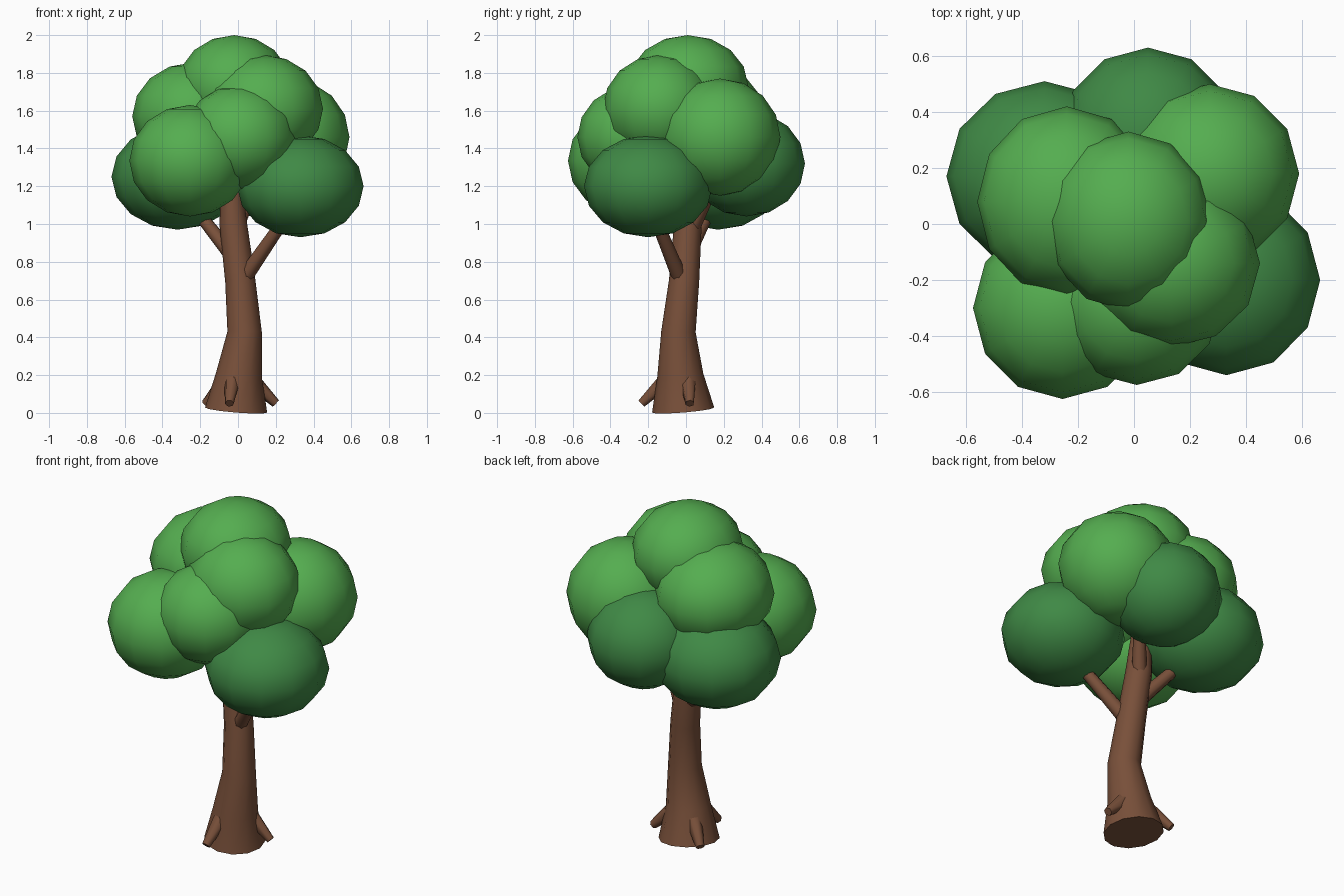
import bpy
import bmesh
import math
from mathutils import Vector, Matrix

cube = bpy.data.objects.get("Cube")
if cube:
    bpy.data.objects.remove(cube, do_unlink=True)


def material(name, rgb):
    mat = bpy.data.materials.new(name)
    mat.use_nodes = True
    mat.diffuse_color = (*rgb, 1)
    mat.node_tree.nodes["Principled BSDF"].inputs["Base Color"].default_value = (*rgb, 1)
    return mat


BARK = material("bark brown", (0.19, 0.08, 0.042))
LIGHT = material("leaf green", (0.09, 0.42, 0.08))
DARK = material("shaded leaf green", (0.05, 0.25, 0.06))


def finish(name, bm, mat):
    mesh = bpy.data.meshes.new(name)
    bm.normal_update()
    bm.to_mesh(mesh)
    bm.free()
    mesh.materials.append(mat)
    obj = bpy.data.objects.new(name, mesh)
    bpy.context.scene.collection.objects.link(obj)
    return obj


def tube(name, points, radii, sides):
    """Tapered tube whose rings stand square to the path, with flat caps."""
    bm = bmesh.new()
    pts = [Vector(p) for p in points]
    rings = []
    for i, (p, r) in enumerate(zip(pts, radii)):
        tangent = (pts[min(i + 1, len(pts) - 1)] - pts[max(i - 1, 0)]).normalized()
        turn = Vector((0, 0, 1)).rotation_difference(tangent)
        ring = []
        for k in range(sides):
            a = math.tau * k / sides
            ring.append(bm.verts.new(p + turn @ Vector((r * math.cos(a), r * math.sin(a), 0))))
        rings.append(ring)
    for low, high in zip(rings, rings[1:]):
        for k in range(sides):
            n = (k + 1) % sides
            bm.faces.new((low[k], low[n], high[n], high[k])).smooth = True
    bm.faces.new(rings[0][::-1])
    bm.faces.new(rings[-1])
    return finish(name, bm, BARK)


def leaf_clump(name, centre, size, mat):
    bm = bmesh.new()
    bmesh.ops.create_uvsphere(
        bm, u_segments=12, v_segments=8, radius=1,
        matrix=Matrix.Translation(centre) @ Matrix.Diagonal((*size, 1)))
    for f in bm.faces:
        f.smooth = True
    return finish(name, bm, mat)


# Trunk: flared foot, gentle bend, narrowing into the crown
tube("trunk",
     [(-0.01, -0.015, 0.015), (0.005, -0.03, 0.2), (0.035, -0.04, 0.43),
      (0.012, -0.01, 0.7), (-0.025, 0.01, 1.0), (-0.04, 0.02, 1.3)],
     [0.165, 0.122, 0.091, 0.08, 0.073, 0.05], 12)

# Branches
tube("front_branch", [(0.03, -0.03, 0.71), (0.23, -0.15, 1.0)], [0.042, 0.032], 8)
tube("side_branch", [(-0.02, 0.0, 0.82), (-0.18, 0.1, 1.02)], [0.042, 0.033], 8)
tube("back_branch", [(-0.02, 0.02, 0.95), (0.07, 0.13, 1.18)], [0.042, 0.033], 8)

# Roots
tube("front_root", [(-0.03, -0.1, 0.18), (-0.045, -0.235, 0.05)], [0.045, 0.024], 6)
tube("side_root", [(0.075, 0.01, 0.17), (0.2, 0.02, 0.05)], [0.045, 0.024], 6)
tube("back_root", [(-0.07, 0.03, 0.16), (-0.17, 0.11, 0.05)], [0.045, 0.024], 6)

# Crown: darker clumps low, lighter clumps above
CLUMPS = [
    ("low_front_clump", (0.33, -0.2, 1.2), (0.335, 0.34, 0.27), DARK),
    ("low_side_clump", (-0.32, 0.17, 1.25), (0.35, 0.34, 0.28), DARK),
    ("low_back_clump", (0.05, 0.32, 1.32), (0.31, 0.31, 0.28), DARK),
    ("front_corner_clump", (-0.255, -0.3, 1.335), (0.32, 0.325, 0.295), LIGHT),
    ("front_clump", (0.01, -0.28, 1.46), (0.3, 0.295, 0.275), LIGHT),
    ("back_corner_clump", (0.27, 0.18, 1.46), (0.32, 0.32, 0.31), LIGHT),
    ("upper_side_clump", (-0.24, 0.08, 1.57), (0.32, 0.34, 0.285), LIGHT),
    ("upper_front_clump", (0.135, -0.14, 1.61), (0.315, 0.3, 0.285), LIGHT),
    ("crown_top_clump", (-0.02, 0.01, 1.73), (0.3, 0.32, 0.27), LIGHT),
]
for clump in CLUMPS:
    leaf_clump(*clump)
